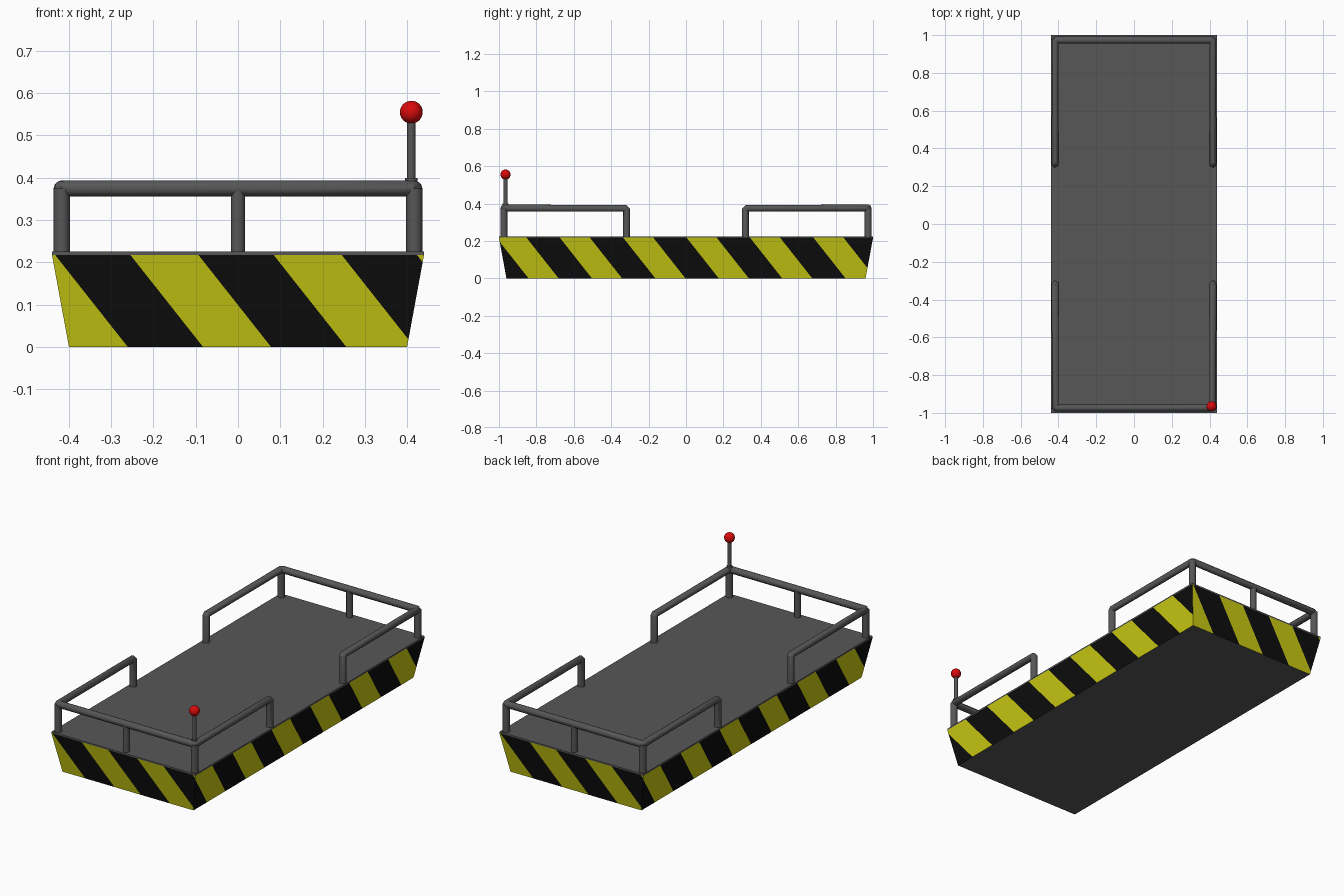
import bpy, bmesh, math
from mathutils import Vector, Matrix

if "Cube" in bpy.data.objects:
    bpy.data.objects.remove(bpy.data.objects["Cube"])


def material(name, rgb):
    m = bpy.data.materials.new(name)
    m.diffuse_color = (*rgb, 1)
    m.use_nodes = True
    m.node_tree.nodes["Principled BSDF"].inputs["Base Color"].default_value = m.diffuse_color
    return m


GREY = material("dark grey metal", (0.095, 0.095, 0.095))
YELLOW = material("warning yellow", (0.59, 0.59, 0.006))
BLACK = material("stripe black", (0.004, 0.004, 0.004))
RED = material("signal red", (0.7, 0.003, 0.003))


def from_bmesh(name, bm, mats, smooth=False):
    me = bpy.data.meshes.new(name)
    bm.to_mesh(me)
    bm.free()
    for m in mats:
        me.materials.append(m)
    for p in me.polygons:
        p.use_smooth = smooth
    ob = bpy.data.objects.new(name, me)
    bpy.context.collection.objects.link(ob)
    return ob


# Hull: four flared sides cut along slanted stripe lines, plus a flat bottom
HX, HY, FLARE, HULL_TOP = 0.40, 0.96, 0.04, 0.217
SLANT, PERIOD, BLACK_WIDTH = 0.79, 0.339, 0.178
bm = bmesh.new()
for i in range(4):
    rot = Matrix.Rotation(i * math.pi / 2, 3, 'Z')
    half, depth, phase = (HX, HY, 0.078) if i % 2 == 0 else (HY, HX, -0.003)
    corners = [(-half, -depth, 0), (half, -depth, 0),
               (half + FLARE, -depth - FLARE, HULL_TOP),
               (-half - FLARE, -depth - FLARE, HULL_TOP)]
    faces = [bm.faces.new([bm.verts.new(rot @ Vector(c)) for c in corners])]
    normal = rot @ Vector((1, 0, SLANT))
    along = rot @ Vector((1, 0, 0))
    for k in range(-5, 6):
        for edge in (0, BLACK_WIDTH):
            geom = set(faces)
            for f in faces:
                geom.update(f.edges)
                geom.update(f.verts)
            res = bmesh.ops.bisect_plane(bm, geom=list(geom), dist=1e-5,
                                         plane_co=along * (phase + k * PERIOD + edge),
                                         plane_no=normal)
            faces = [g for g in res["geom"] if isinstance(g, bmesh.types.BMFace)]
    for f in faces:
        u = f.calc_center_median().dot(normal)
        f.material_index = 1 if (u - phase) % PERIOD < BLACK_WIDTH else 0
bottom = bm.faces.new([bm.verts.new((x, y, 0)) for x, y in
                       ((-HX, -HY), (-HX, HY), (HX, HY), (HX, -HY))])
bottom.material_index = 2
bmesh.ops.remove_doubles(bm, verts=bm.verts[:], dist=1e-4)
from_bmesh("striped_hull", bm, [YELLOW, BLACK, GREY])

# Deck plate with a thin lip over the hull
bm = bmesh.new()
bmesh.ops.create_cube(bm, size=1, matrix=Matrix.Translation((0, 0, 0.221))
                      @ Matrix.Diagonal((0.88, 2.0, 0.008, 1)))
from_bmesh("deck", bm, [GREY])


def tube(name, points, radius):
    """Round tube along a polyline, converted to a mesh."""
    cu = bpy.data.curves.new(name, 'CURVE')
    cu.dimensions = '3D'
    cu.bevel_depth = radius
    cu.bevel_resolution = 4
    cu.use_fill_caps = True
    sp = cu.splines.new('POLY')
    sp.points.add(len(points) - 1)
    for p, c in zip(sp.points, points):
        p.co = (*c, 1)
    tmp = bpy.data.objects.new(name, cu)
    bpy.context.collection.objects.link(tmp)
    me = bpy.data.meshes.new_from_object(tmp.evaluated_get(bpy.context.evaluated_depsgraph_get()))
    bpy.data.objects.remove(tmp)
    me.materials.clear()
    me.materials.append(GREY)
    ob = bpy.data.objects.new(name, me)
    bpy.context.collection.objects.link(ob)
    bpy.ops.object.select_all(action='DESELECT')
    ob.select_set(True)
    bpy.context.view_layer.objects.active = ob
    bpy.ops.object.shade_smooth_by_angle(angle=math.radians(40))
    return ob


def softened(points, cut):
    """Replace each inner corner by two points set back by cut."""
    pts = [Vector(p) for p in points]
    out = [pts[0]]
    for a, b, c in zip(pts, pts[1:], pts[2:]):
        out += [b + (a - b).normalized() * cut, b + (c - b).normalized() * cut]
    return out + [pts[-1]]


# Guard rails at both ends, with corner and middle posts
RX, RY, END, DECK, RAIL, R = 0.417, 0.974, 0.318, 0.222, 0.375, 0.019
for label, s in (("front", -1), ("back", 1)):
    path = [(-RX, s * END, DECK), (-RX, s * END, RAIL), (-RX, s * RY, RAIL),
            (RX, s * RY, RAIL), (RX, s * END, RAIL), (RX, s * END, DECK)]
    tube(label + "_guard_rail", softened(path, 0.008), R)
    for part, x in (("left", -RX), ("middle", 0), ("right", RX)):
        tube(f"{label}_{part}_post", [(x, s * RY, DECK), (x, s * RY, RAIL)],
             R if x else 0.017)

# Signal mast with collar and red ball
MX, MY = 0.41, -0.965
tube("mast_collar", [(MX, MY, 0.38), (MX, MY, 0.399)], 0.015)
tube("signal_mast", [(MX, MY, 0.38), (MX, MY, 0.55)], 0.010)
bm = bmesh.new()
bmesh.ops.create_uvsphere(bm, u_segments=24, v_segments=16, radius=0.027,
                          matrix=Matrix.Translation((MX, MY, 0.555)))
from_bmesh("signal_ball", bm, [RED], smooth=True)
